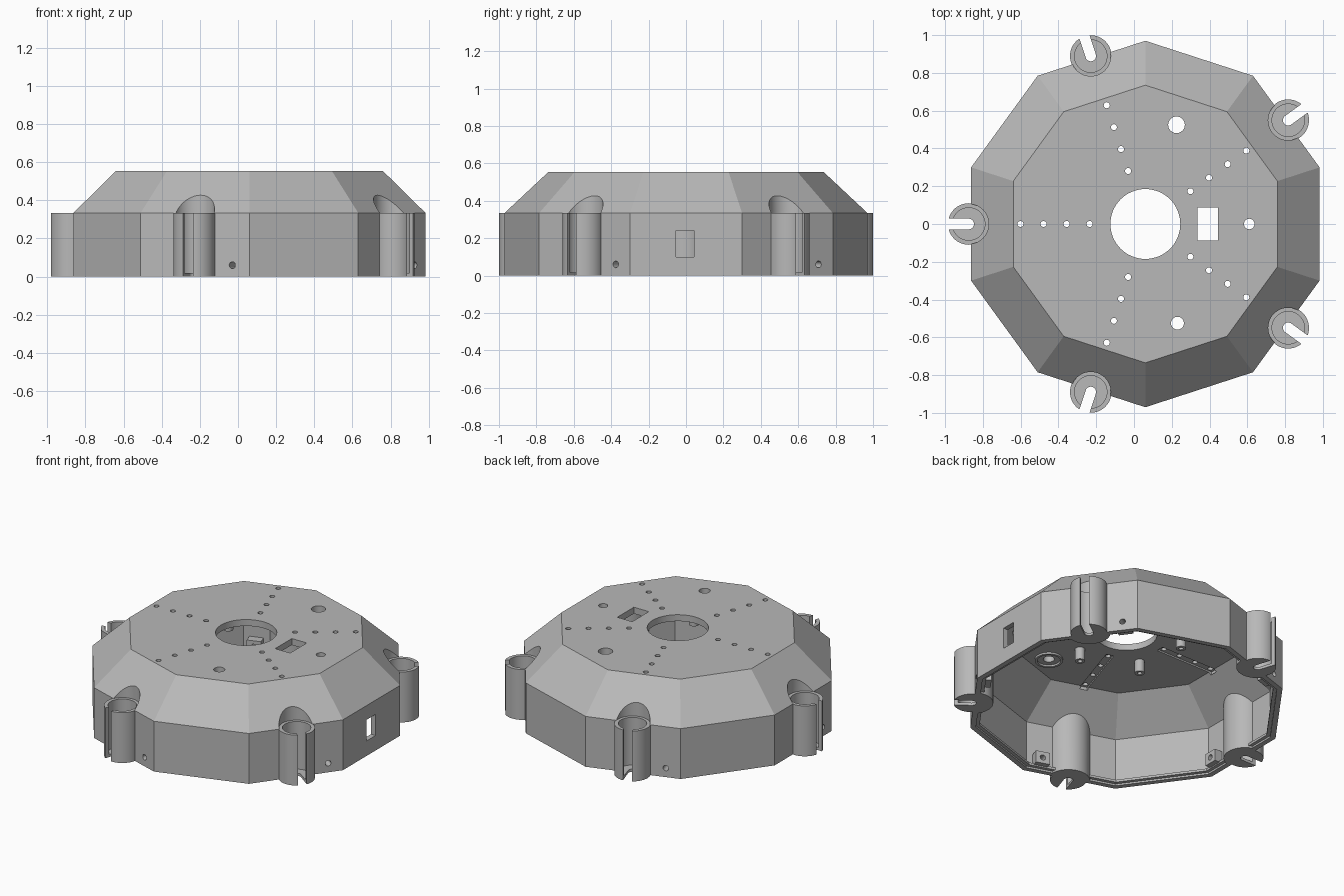
import bpy, bmesh, math
from mathutils import Matrix, Vector

if "Cube" in bpy.data.objects:
    bpy.data.objects.remove(bpy.data.objects["Cube"], do_unlink=True)

CX = 0.06                       # centre of the ten-sided body
POST_R = 0.935                  # distance of the posts from that centre
APOTHEM = 0.97 * math.cos(math.radians(18))
POST_ANGLES = [math.radians(36 + 72 * k) for k in range(5)]

grey = bpy.data.materials.new("light_grey_plastic")
grey.use_nodes = True
colour = (0.48, 0.48, 0.48, 1)
grey.diffuse_color = colour
grey.node_tree.nodes["Principled BSDF"].inputs["Base Color"].default_value = colour


def finish(name, bm):
    bmesh.ops.recalc_face_normals(bm, faces=bm.faces)
    mesh = bpy.data.meshes.new(name)
    bm.to_mesh(mesh)
    bm.free()
    mesh.materials.append(grey)
    obj = bpy.data.objects.new(name, mesh)
    bpy.context.collection.objects.link(obj)
    return obj


def decagon(name, rings):
    """Solid of stacked ten-sided rings, each (radius, height)."""
    bm = bmesh.new()
    loops = []
    for r, z in rings:
        angles = [math.radians(90 + 36 * k) for k in range(10)]
        loops.append([bm.verts.new((CX + r * math.cos(a), r * math.sin(a), z)) for a in angles])
    for low, high in zip(loops, loops[1:]):
        for i in range(10):
            j = (i + 1) % 10
            bm.faces.new((low[i], low[j], high[j], high[i]))
    bm.faces.new(loops[0][::-1])
    bm.faces.new(loops[-1])
    return finish(name, bm)


def add_cylinder(bm, x, y, r, z0, z1, n=48):
    m = Matrix.Translation((x, y, (z0 + z1) / 2))
    bmesh.ops.create_cone(bm, cap_ends=True, segments=n, radius1=r, radius2=r,
                          depth=z1 - z0, matrix=m)


def add_box(bm, centre, size, angle=0):
    m = Matrix.Translation(centre) @ Matrix.Rotation(angle, 4, 'Z') @ Matrix.Diagonal((*size, 1))
    bmesh.ops.create_cube(bm, size=1, matrix=m)


def polar(r, a, side=0):
    """Point at radius r along angle a, shifted sideways."""
    return (CX + r * math.cos(a) - side * math.sin(a),
            r * math.sin(a) + side * math.cos(a))


def boolean(target, bm, operation='DIFFERENCE', self_overlap=False):
    cutter = finish("cutter", bm) if isinstance(bm, bmesh.types.BMesh) else bm
    mod = target.modifiers.new("bool", 'BOOLEAN')
    mod.operation = operation
    mod.solver = 'EXACT'
    mod.use_self = self_overlap
    mod.object = cutter
    bpy.context.view_layer.update()
    result = bpy.data.meshes.new_from_object(
        target.evaluated_get(bpy.context.evaluated_depsgraph_get()))
    target.modifiers.clear()
    target.data = result
    bpy.data.objects.remove(cutter, do_unlink=True)


def posts(r, z0, z1):
    bm = bmesh.new()
    for a in POST_ANGLES:
        add_cylinder(bm, *polar(POST_R, a), r, z0, z1)
    return bm


# Hollow housing with posts merged into its wall
housing = decagon("housing", [(0.97, 0), (0.97, 0.335), (0.735, 0.555)])
boolean(housing, posts(0.11, 0, 0.335), 'UNION')
cavity = decagon("cavity", [(0.935, -0.05), (0.935, 0.32), (0.705, 0.512)])
boolean(cavity, posts(0.13, -0.1, 0.6))
# Screw blocks left standing inside the wall
bm = bmesh.new()
for a in POST_ANGLES:
    add_box(bm, (*polar(APOTHEM - 0.05, a, 0.206), 0.06), (0.08, 0.09, 0.08), a)
boolean(cavity, bm)
boolean(housing, cavity)

# Post sockets: wide pocket above, narrower bore below, floor kept
boolean(housing, posts(0.106, 0.335, 0.7))
boolean(housing, posts(0.086, 0.018, 0.4))

# Radial slots with a rounded inner end
boolean(housing, posts(0.028, -0.05, 0.3))
bm = bmesh.new()
for a in POST_ANGLES:
    add_box(bm, (*polar(POST_R + 0.1, a), 0.2), (0.2, 0.056, 0.5), a)
boolean(housing, bm)

# Round openings through the roof
bm = bmesh.new()
add_cylinder(bm, CX, 0, 0.185, 0.45, 0.7, 64)
add_cylinder(bm, 0.225, 0.525, 0.044, 0.45, 0.7, 32)
add_cylinder(bm, 0.23, -0.525, 0.034, 0.45, 0.7, 32)
add_cylinder(bm, 0.61, 0, 0.028, 0.45, 0.7, 32)
for a in POST_ANGLES:
    for k in range(4):
        add_cylinder(bm, *polar(0.295 + 0.122 * k, a), 0.016, 0.45, 0.7, 16)
# Rectangular openings in the roof and in the side wall
add_box(bm, (0.39, 0, 0.55), (0.11, 0.175, 0.2))
add_box(bm, (0.98, -0.005, 0.17), (0.2, 0.095, 0.14))
# Screw holes beside each post
for a in POST_ANGLES:
    m = (Matrix.Translation((*polar(APOTHEM, a, 0.206), 0.06))
         @ Matrix.Rotation(a, 4, 'Z') @ Matrix.Rotation(math.pi / 2, 4, 'Y'))
    bmesh.ops.create_cone(bm, cap_ends=True, segments=20, radius1=0.018,
                          radius2=0.018, depth=0.3, matrix=m)
boolean(housing, bm)

# Shallow grooves along the rows of holes under the roof
bm = bmesh.new()
for a in POST_ANGLES:
    add_box(bm, (*polar(0.478, a), 0.51), (0.43, 0.05, 0.024), a)
boolean(housing, bm)


def tube(name, x, y, r_out, r_in, z0, z1):
    bm = bmesh.new()
    add_cylinder(bm, x, y, r_out, z0, z1, 32)
    obj = finish(name, bm)
    bm = bmesh.new()
    add_cylinder(bm, x, y, r_in, z0 - 0.1, z1 + 0.1, 32)
    boolean(obj, bm)
    return obj


# Bosses and washer ring hanging under the roof
parts = [housing]
for k in (1, 2, 3, 4):
    x, y = polar(0.33, math.radians(72 * k))
    parts.append(tube("roof_boss_%d" % k, x, y, 0.03, 0.014, 0.43, 0.52))
parts.append(tube("washer_ring", 0.23, -0.525, 0.085, 0.07, 0.5, 0.515))

# Raised inner lip around the open bottom, broken at the posts
lip = decagon("bottom_lip", [(0.937, 0.012), (0.937, 0.028)])
boolean(lip, decagon("lip_cutter", [(0.912, -0.1), (0.912, 0.1)]))
boolean(lip, posts(0.12, -0.1, 0.2))
parts.append(lip)

# Smooth the round walls, keep the facets sharp
for obj in parts:
    bpy.ops.object.select_all(action='DESELECT')
    obj.select_set(True)
    bpy.context.view_layer.objects.active = obj
    bpy.ops.object.shade_smooth_by_angle(angle=math.radians(20))
